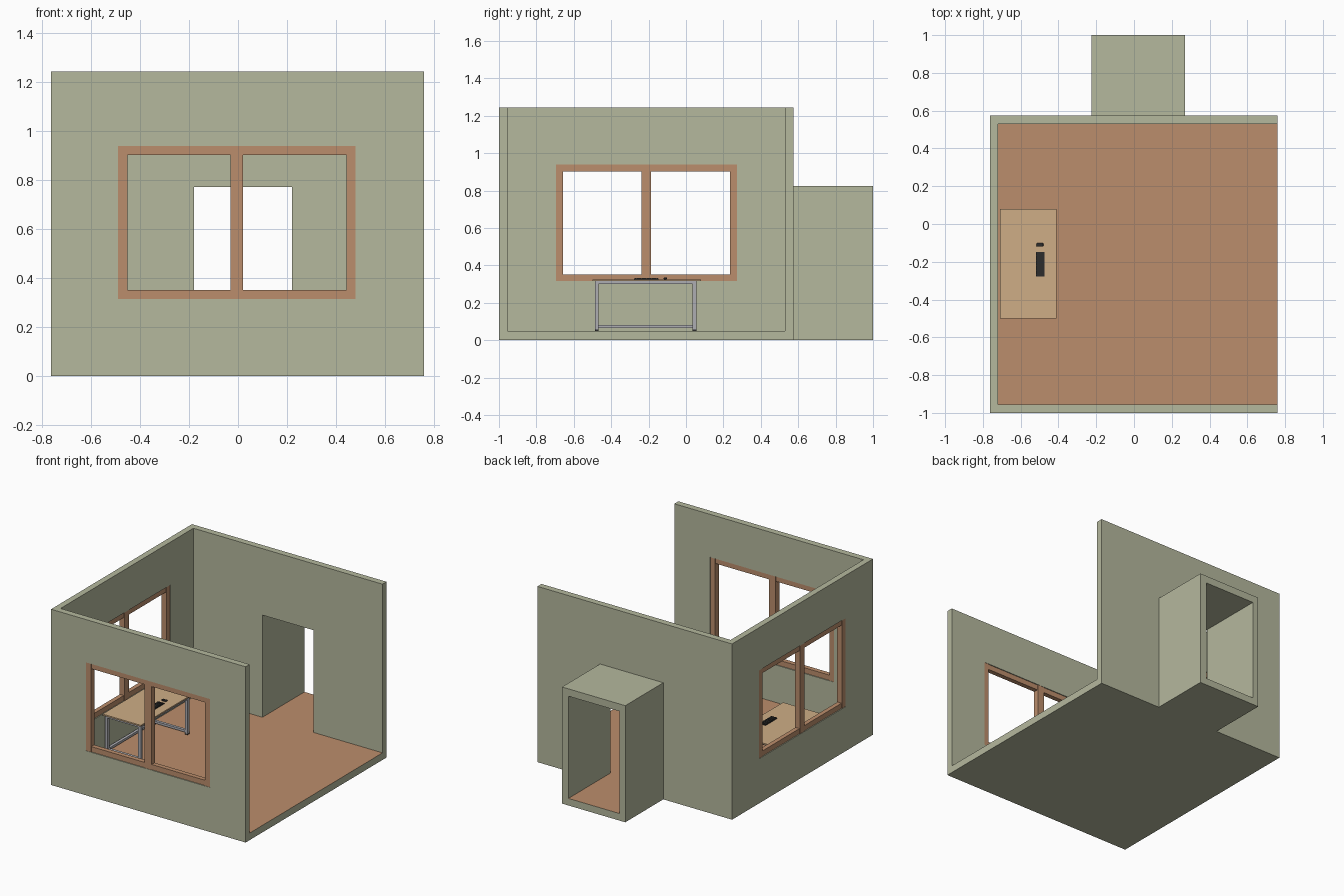
import bpy, bmesh
from mathutils import Vector

if "Cube" in bpy.data.objects:
    bpy.data.objects.remove(bpy.data.objects["Cube"])


def material(name, rgb):
    m = bpy.data.materials.new(name)
    m.diffuse_color = (*rgb, 1)
    m.use_nodes = True
    m.node_tree.nodes["Principled BSDF"].inputs["Base Color"].default_value = m.diffuse_color
    return m


PLASTER = material("plaster", (0.46, 0.48, 0.34))
FLOOR = material("floor_wood", (0.50, 0.27, 0.15))
FRAME = material("frame_wood", (0.50, 0.27, 0.15))
DESK = material("desk_wood", (0.62, 0.42, 0.24))
STEEL = material("steel", (0.42, 0.42, 0.45))
BLACK = material("black_plastic", (0.025, 0.025, 0.025))


def boxes(name, spans, mat):
    """One object made of boxes given as (x0, x1, y0, y1, z0, z1)."""
    bm = bmesh.new()
    for x0, x1, y0, y1, z0, z1 in spans:
        verts = bmesh.ops.create_cube(bm, size=1)["verts"]
        bmesh.ops.scale(bm, vec=(x1 - x0, y1 - y0, z1 - z0), verts=verts)
        bmesh.ops.translate(bm, vec=((x0 + x1) / 2, (y0 + y1) / 2, (z0 + z1) / 2), verts=verts)
    me = bpy.data.meshes.new(name)
    bm.to_mesh(me)
    bm.free()
    me.materials.append(mat)
    ob = bpy.data.objects.new(name, me)
    bpy.context.collection.objects.link(ob)
    return ob


def boolean(ob, span, op):
    tool = boxes("helper", [span], PLASTER)
    tool.hide_render = True
    mod = ob.modifiers.new("bool", "BOOLEAN")
    mod.operation, mod.solver, mod.object = op, "EXACT", tool
    bpy.context.view_layer.objects.active = ob
    bpy.ops.object.modifier_apply(modifier=mod.name)
    bpy.data.objects.remove(tool)


# Room shell: open top and right side, with an entrance passage at the back
Z0, Z1 = 0.315, 0.94
room = boxes("room_shell", [(-0.763, 0.76, -1, 0.575, 0, 1.243)], PLASTER)
boolean(room, (-0.225, 0.27, 0.55, 1, 0, 0.825), "UNION")
boolean(room, (-0.72, 0.9, -0.955, 0.53, 0.05, 1.4), "DIFFERENCE")
boolean(room, (-0.18, 0.22, 0.4, 1.2, 0.05, 0.773), "DIFFERENCE")
boolean(room, (-0.49, 0.48, -1.1, -0.9, Z0, Z1), "DIFFERENCE")
boolean(room, (-0.9, -0.6, -0.695, 0.272, Z0, Z1), "DIFFERENCE")

# Wooden floor surface
room.data.materials.clear()
room.data.materials.append(PLASTER)
room.data.materials.append(FLOOR)
for p in room.data.polygons:
    p.material_index = int(p.normal.z > 0.9 and abs(p.center.z - 0.05) < 0.005)


# Window frames: stiles, mullion and rails
def window(name, a, b, mid, depth, along_x):
    d0, d1 = depth
    r0, r1 = d0 + 0.004, d1 - 0.004
    parts = [(s, e, d0, d1, Z0, Z1) for s, e in
             ((a, a + 0.038), (mid - 0.026, mid + 0.026), (b - 0.038, b))]
    for s, e in ((a + 0.038, mid - 0.026), (mid + 0.026, b - 0.038)):
        parts += [(s, e, r0, r1, Z0, Z0 + 0.037), (s, e, r0, r1, Z1 - 0.037, Z1)]
    if not along_x:
        parts = [(p[2], p[3], p[0], p[1], p[4], p[5]) for p in parts]
    return boxes(name, parts, FRAME)


window("front_window_frame", -0.49, 0.48, -0.005, (-0.998, -0.957), True)
window("left_window_frame", -0.695, 0.272, -0.213, (-0.761, -0.722), False)

# Desk top
boxes("desk_top", [(-0.71, -0.41, -0.5, 0.08, 0.315, 0.325)], DESK)

# Desk legs, feet and rails
LEG_X = ((-0.70, -0.68), (-0.44, -0.42))
LEG_Y = ((-0.487, -0.467), (0.035, 0.055))
boxes("desk_legs", [(*x, *y, 0.057, 0.315) for x in LEG_X for y in LEG_Y], STEEL)
boxes("desk_feet", [(*x, *y, 0.05, 0.057) for x in LEG_X for y in LEG_Y], BLACK)
rails = [(-0.68, -0.44, *y, *z) for y in LEG_Y for z in ((0.064, 0.08), (0.299, 0.315))]
rails += [(*x, -0.467, 0.035, 0.299, 0.315) for x in LEG_X]
rails += [(*LEG_X[0], -0.467, 0.035, 0.064, 0.08)]
boxes("desk_rails", rails, STEEL)

# Keyboard with rows of keys
boxes("keyboard_base", [(-0.52, -0.474, -0.277, -0.147, 0.325, 0.330)], BLACK)
keys = []
for r in range(5):
    for c in range(14):
        x, y = -0.5175 + r * 0.0083, -0.274 + c * 0.0089
        keys.append((x, x + 0.0072, y, y + 0.0078, 0.330, 0.333))
boxes("keyboard_keys", keys, BLACK)

# Mouse
mouse = boxes("mouse", [(-0.516, -0.48, -0.12, -0.101, 0.325, 0.335)], BLACK)
bev = mouse.modifiers.new("round", "BEVEL")
bev.width, bev.segments = 0.004, 3
